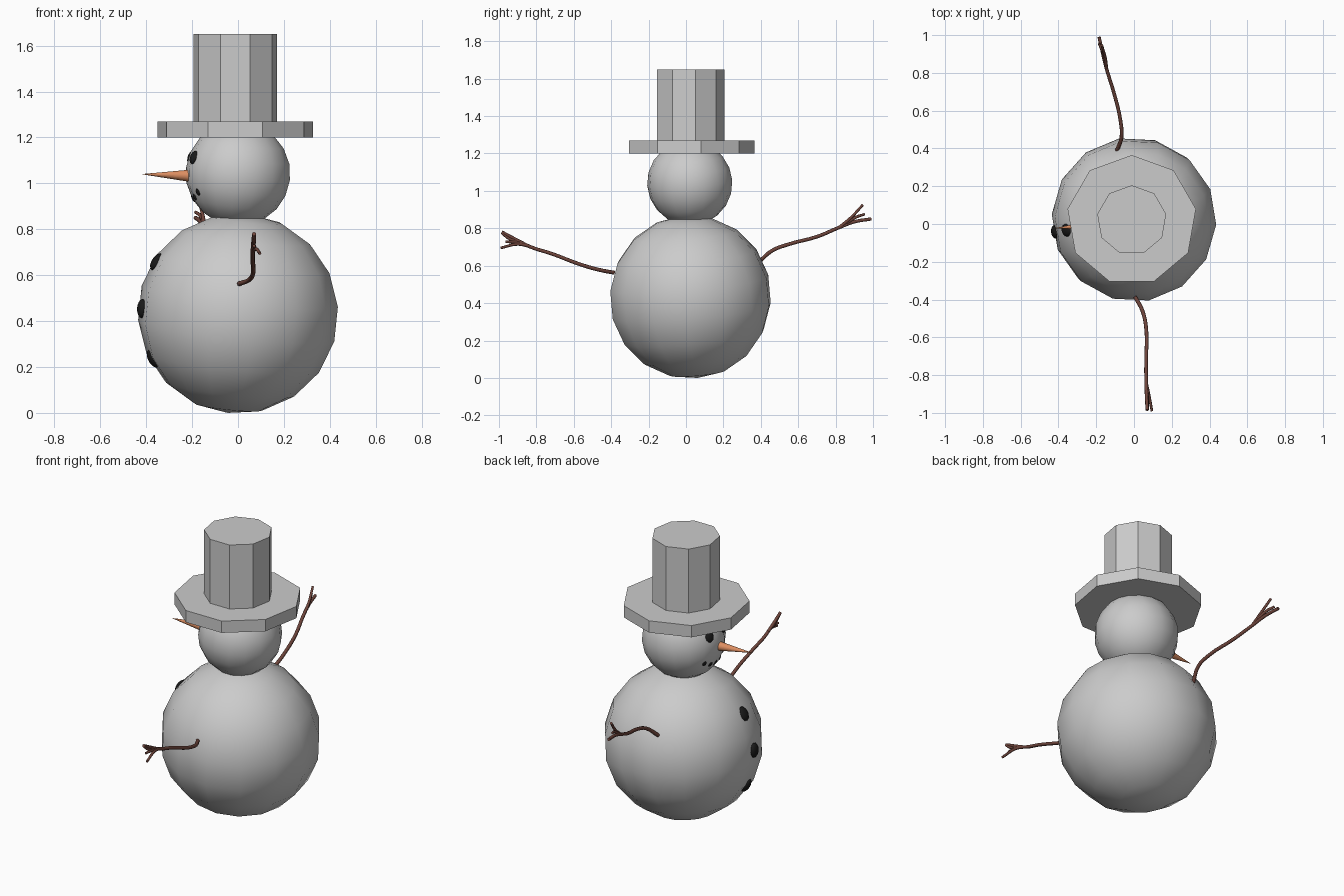
import bpy
from math import radians, sin, cos, sqrt
from mathutils import Vector

if "Cube" in bpy.data.objects:
    bpy.data.objects.remove(bpy.data.objects["Cube"])


def material(name, rgb):
    m = bpy.data.materials.new(name)
    m.diffuse_color = (*rgb, 1)
    m.use_nodes = True
    m.node_tree.nodes["Principled BSDF"].inputs["Base Color"].default_value = m.diffuse_color
    return m


black = material("coal", (0.01, 0.01, 0.01))
orange = material("carrot", (0.72, 0.27, 0.12))
brown = material("twig", (0.16, 0.06, 0.045))


def finish(name, mat=None, smooth=True):
    o = bpy.context.object
    o.name = name
    if mat:
        o.data.materials.append(mat)
    if smooth:
        bpy.ops.object.shade_smooth()
    return o


# Snowballs: low-poly spheres, slightly tilted
BODY, BODY_R = Vector((0, 0.024, 0.433)), 0.437
HEAD, HEAD_R = Vector((0, 0.02, 1.042)), 0.228
bpy.ops.mesh.primitive_uv_sphere_add(segments=14, ring_count=9, radius=BODY_R, location=BODY,
                                     rotation=(radians(6), radians(5), radians(10)))
finish("body")
bpy.ops.mesh.primitive_uv_sphere_add(segments=16, ring_count=10, radius=HEAD_R, location=HEAD,
                                     rotation=(radians(6), radians(5), radians(20)))
finish("head")

# Top hat: nine-sided brim and crown
for name, r, z0, z1 in (("hat_brim", 0.345, 1.2, 1.27), ("hat_crown", 0.185, 1.265, 1.65)):
    bpy.ops.mesh.primitive_cylinder_add(vertices=9, radius=r, depth=z1 - z0,
                                        location=(-0.012, 0.02, (z0 + z1) / 2))
    finish(name, smooth=False)


# Coal pieces: flattened lumps lying on a snowball, placed by yaw from -x and height
def coal(name, centre, radius, yaw, z, size):
    h = z - centre.z
    flat = sqrt(radius ** 2 - h ** 2)
    a = radians(yaw)
    n = Vector((-cos(a) * flat, sin(a) * flat, h))
    bpy.ops.mesh.primitive_uv_sphere_add(segments=12, ring_count=8, radius=size, location=centre + n * 0.97)
    o = finish(name, black)
    o.rotation_euler = n.to_track_quat('Z', 'Y').to_euler()
    o.scale = (0.85, 1, 0.5)


for i, z in enumerate((0.665, 0.455, 0.23)):
    coal(f"button_{i + 1}", BODY, BODY_R, -9, z, 0.042)
for side, yaw in (("left", 14), ("right", -24)):
    coal(f"eye_{side}", HEAD, HEAD_R, yaw, 1.115, 0.031)
for i in range(5):
    k = i - 2
    coal(f"mouth_{i + 1}", HEAD, HEAD_R, -5 + 14 * k, 0.93 + 0.0075 * k * k, 0.017)

# Carrot nose
base, tip = Vector((-0.205, -0.005, 1.033)), Vector((-0.415, -0.022, 1.04))
bpy.ops.mesh.primitive_cone_add(vertices=16, radius1=0.027, radius2=0.001, depth=(tip - base).length,
                                location=(base + tip) / 2,
                                rotation=(tip - base).to_track_quat('Z', 'Y').to_euler())
finish("nose", orange)
bpy.ops.object.shade_smooth_by_angle()


# Twig arms: bevelled curves with a main branch and fingers
def twigs(name, paths):
    cu = bpy.data.curves.new(name, 'CURVE')
    cu.dimensions = '3D'
    cu.bevel_depth = 0.0105
    cu.bevel_resolution = 2
    cu.resolution_u = 4
    cu.use_fill_caps = True
    for j, pts in enumerate(paths):
        s = cu.splines.new('BEZIER')
        s.bezier_points.add(len(pts) - 1)
        for i, (b, p) in enumerate(zip(s.bezier_points, pts)):
            b.co = p
            b.handle_left_type = b.handle_right_type = 'AUTO'
            t = i / (len(pts) - 1)
            b.radius = 1 - 0.15 * t if j == 0 else 0.85 - 0.2 * t
    cu.materials.append(brown)
    o = bpy.data.objects.new(name, cu)
    bpy.context.collection.objects.link(o)


twigs("arm_left", [
    [(-0.09, 0.39, 0.62), (-0.066, 0.46, 0.68), (-0.072, 0.55, 0.715), (-0.108, 0.70, 0.755),
     (-0.145, 0.82, 0.805), (-0.165, 0.90, 0.835), (-0.185, 0.99, 0.85)],
    [(-0.145, 0.82, 0.805), (-0.152, 0.88, 0.855), (-0.17, 0.945, 0.925)],
    [(-0.15, 0.86, 0.83), (-0.165, 0.91, 0.86), (-0.185, 0.955, 0.875)]])
twigs("arm_right", [
    [(0.005, -0.385, 0.563), (0.045, -0.46, 0.577), (0.065, -0.56, 0.605), (0.064, -0.72, 0.665),
     (0.064, -0.83, 0.70), (0.066, -0.90, 0.735), (0.07, -0.985, 0.78)],
    [(0.064, -0.84, 0.705), (0.078, -0.90, 0.715), (0.095, -0.99, 0.695)],
    [(0.064, -0.86, 0.715), (0.072, -0.91, 0.725), (0.07, -0.965, 0.728)],
    [(0.066, -0.89, 0.73), (0.07, -0.94, 0.742), (0.072, -0.985, 0.775)]])
